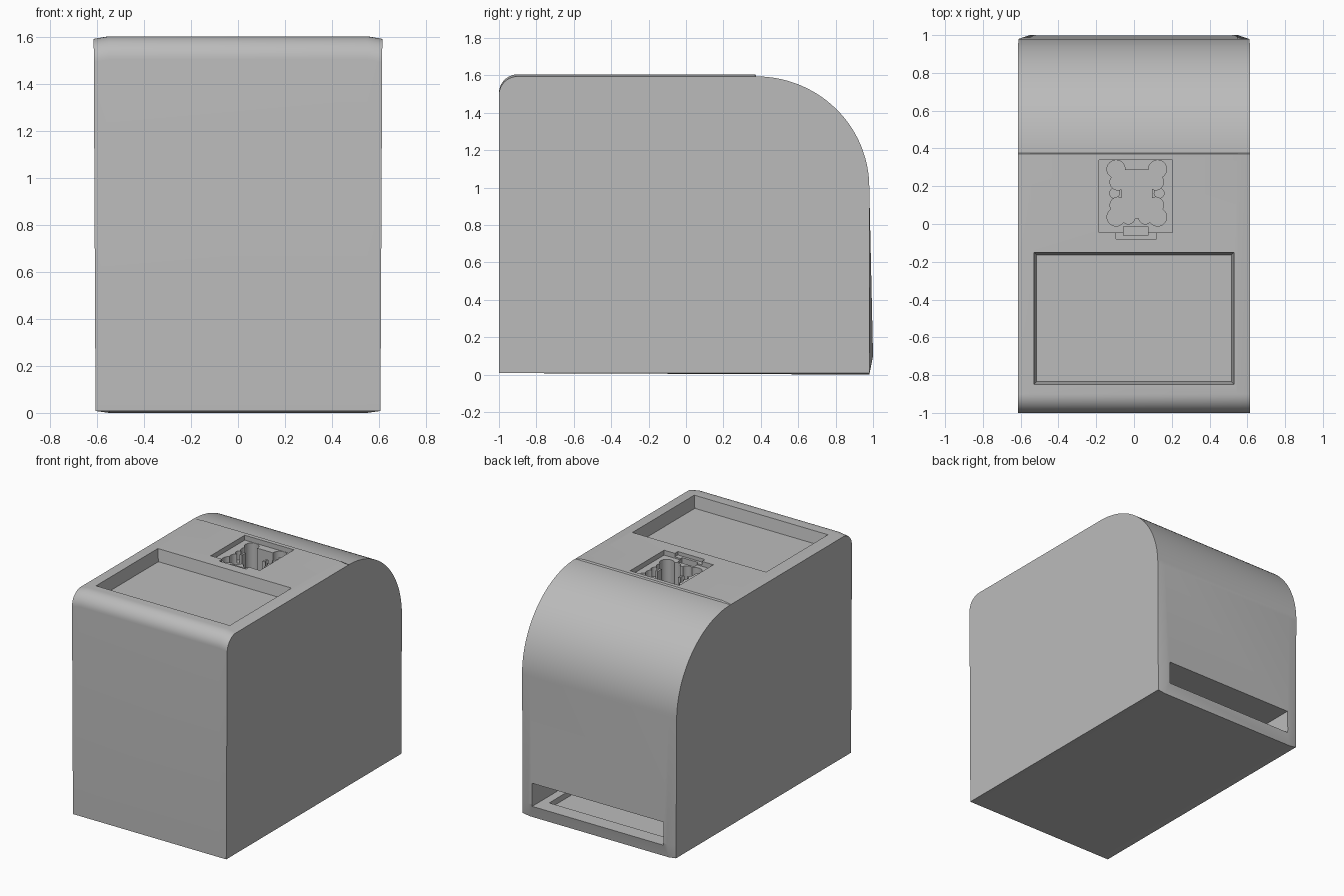
import bpy, bmesh, math

cube = bpy.data.objects.get("Cube")
if cube:
    bpy.data.objects.remove(cube, do_unlink=True)

grey = bpy.data.materials.new("plain grey")
grey.use_nodes = True
colour = (0.5, 0.5, 0.5, 1)
grey.diffuse_color = colour
grey.node_tree.nodes["Principled BSDF"].inputs["Base Color"].default_value = colour

TOP = 1.605


def add_object(name, bm):
    bmesh.ops.recalc_face_normals(bm, faces=bm.faces)
    mesh = bpy.data.meshes.new(name)
    bm.to_mesh(mesh)
    bm.free()
    mesh.materials.append(grey)
    obj = bpy.data.objects.new(name, mesh)
    bpy.context.collection.objects.link(obj)
    return obj


def arc(cy, cz, ry, rz, start, end, steps):
    angles = [math.radians(start + (end - start) * i / steps) for i in range(steps + 1)]
    return [(cy + ry * math.cos(a), cz + rz * math.sin(a)) for a in angles]


def side_profile(top, bulge, foot):
    """Side outline: round front edge, large round rear shoulder."""
    pts = [(-1, 0.008)]
    pts += arc(-0.9, top - 0.1, 0.1, 0.1, 180, 90, 10)
    pts += [(0.37, top)]
    pts += arc(0.375, 1.0, 0.605, 0.594, 90, 0, 32)
    pts += [(bulge, 0.1), (0.98, foot)]
    return pts


def loft_body():
    """Slightly crowned shell lofted across four stations."""
    edge = side_profile(1.594, 0.98, 0.008)
    middle = side_profile(TOP, 1.0, 0.0)
    bm = bmesh.new()
    rings = []
    for side, pts, is_edge in ((-1, edge, True), (-1, middle, False),
                               (1, middle, False), (1, edge, True)):
        ring = []
        for y, z in pts:
            x = 0.607 + 0.005 * z if is_edge else 0.55
            ring.append(bm.verts.new((side * x, y, z)))
        rings.append(ring)
    n = len(edge)
    for a, b in zip(rings, rings[1:]):
        for i in range(n):
            j = (i + 1) % n
            bm.faces.new((a[i], a[j], b[j], b[i]))
    bm.faces.new(rings[0])
    bm.faces.new(rings[-1][::-1])
    return add_object("body_shell", bm)


def prism(outline_low, outline_high, low, high):
    bm = bmesh.new()
    a = [bm.verts.new((x, y, low)) for x, y in outline_low]
    b = [bm.verts.new((x, y, high)) for x, y in outline_high]
    for i in range(len(a)):
        j = (i + 1) % len(a)
        bm.faces.new((a[i], a[j], b[j], b[i]))
    bm.faces.new(a[::-1])
    bm.faces.new(b)
    return bm


def rect(x0, x1, y0, y1):
    return [(x0, y0), (x1, y0), (x1, y1), (x0, y1)]


def disc(x, y, r):
    return arc(x, y, r, r, 0, 348.75, 31)


def cut(target, bm):
    cutter = add_object("cutter", bm)
    cutter.hide_render = True
    mod = target.modifiers.new("cut", "BOOLEAN")
    mod.operation = "DIFFERENCE"
    mod.solver = "EXACT"
    mod.object = cutter
    bpy.context.view_layer.objects.active = target
    bpy.ops.object.modifier_apply(modifier=mod.name)
    bpy.data.objects.remove(cutter, do_unlink=True)


def cut_down(target, outline, depth):
    cut(target, prism(outline, outline, TOP - depth, TOP + 0.1))


body = loft_body()

# Shallow tray in the top, with tapered walls
cut(body, prism(rect(-0.515, 0.515, -0.835, -0.165),
                rect(-0.53, 0.53, -0.85, -0.15), TOP - 0.085, TOP + 0.003))

# Square socket with a notch at its front
cut_down(body, rect(-0.185, 0.205, -0.045, 0.34), 0.035)
cut_down(body, rect(-0.095, 0.12, -0.08, 0.0), 0.025)
cut_down(body, rect(-0.055, 0.075, -0.062, -0.012), 0.12)

# Deep scalloped well in the socket
WELL = 0.28
cut_down(body, rect(-0.065, 0.095, 0.03, 0.285), WELL)
for side in (-1, 1):
    for x, y, r in ((0.11, 0.29, 0.048), (0.1, 0.222, 0.042),
                    (0.1, 0.1, 0.042), (0.11, 0.037, 0.048),
                    (0.045, 0.035, 0.035)):
        cut_down(body, disc(0.015 + side * x, y, r), WELL)
    cut_down(body, disc(0.015 + side * 0.118, 0.163, 0.026), 0.1)

# Rear slot with a lowered floor pocket
cut(body, prism(rect(-0.52, 0.52, 0.4, 1.1), rect(-0.52, 0.52, 0.4, 1.1), 0.085, 0.25))
cut(body, prism(rect(-0.46, 0.46, 0.45, 0.89), rect(-0.46, 0.46, 0.45, 0.89), 0.045, 0.15))

bpy.ops.object.select_all(action="DESELECT")
body.select_set(True)
bpy.context.view_layer.objects.active = body
bpy.ops.object.shade_smooth_by_angle(angle=math.radians(11.6))
